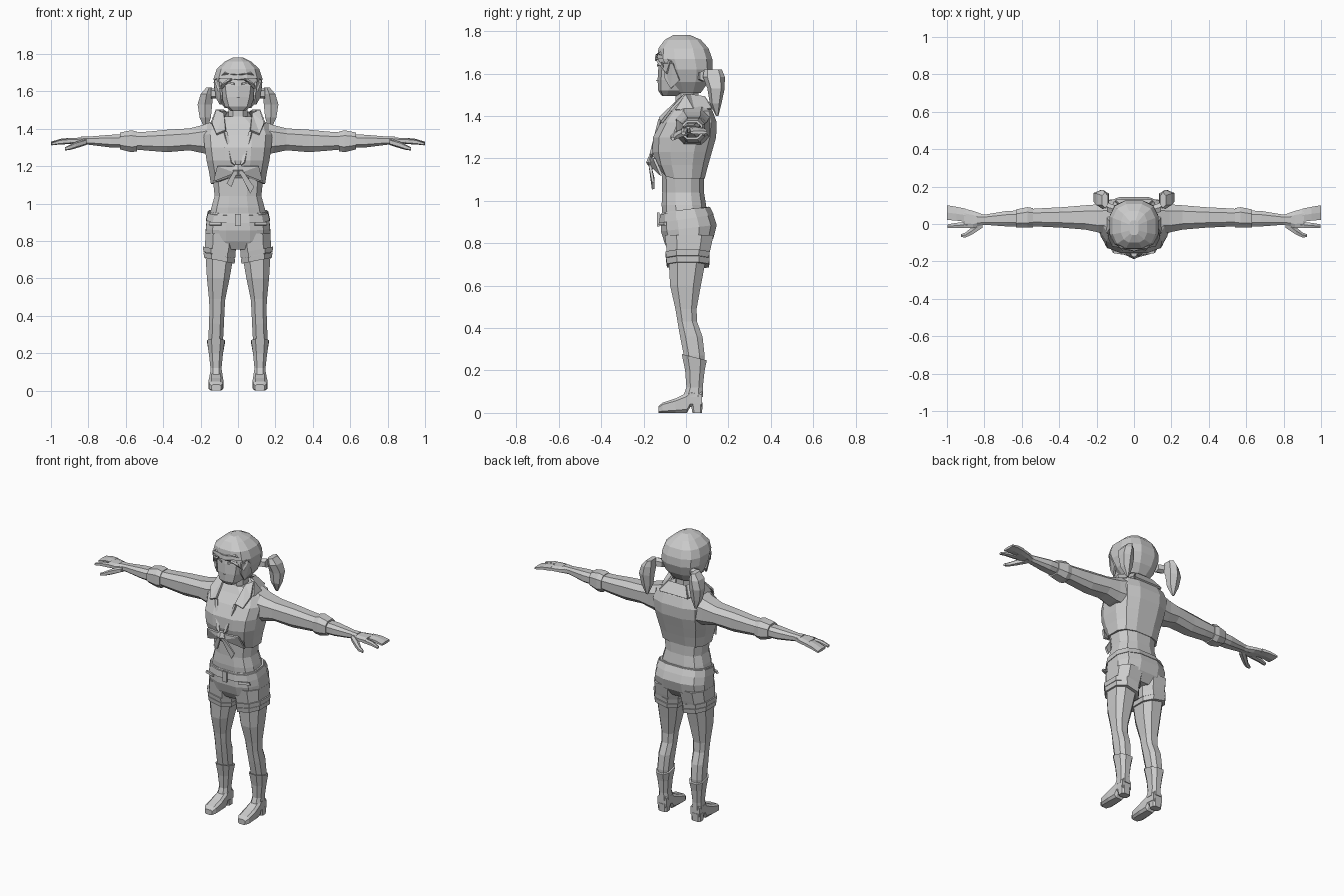
import bpy, bmesh, math
from mathutils import Vector

grey = bpy.data.materials.new("plain_grey")
grey.diffuse_color = (0.6, 0.6, 0.6, 1)


def finish(name, bm, mirror):
    bmesh.ops.recalc_face_normals(bm, faces=bm.faces)
    me = bpy.data.meshes.new(name)
    bm.to_mesh(me)
    bm.free()
    me.materials.append(grey)
    ob = bpy.data.objects.new(name, me)
    bpy.context.collection.objects.link(ob)
    if mirror:
        ob.modifiers.new("mirror", 'MIRROR')
    return ob


def loft(name, rings, n=8, axis='z', p=0.75, mirror=True, warp=None, drop=None):
    """Skin rounded-box rings (t, a0, a1, b0, b1) stacked along an axis."""
    bm = bmesh.new()
    loops = []
    for t, a0, a1, b0, b1 in rings:
        loop = []
        for i in range(n):
            g = 2 * math.pi * (i + 0.5) / n
            c, s = math.cos(g), math.sin(g)
            k = max(abs(math.cos(math.pi / n)), 0.1) ** p
            a = (a0 + a1) / 2 + (a1 - a0) / 2 * math.copysign(abs(c) ** p, c) / k
            b = (b0 + b1) / 2 + (b1 - b0) / 2 * math.copysign(abs(s) ** p, s) / k
            co = {'z': (a, b, t), 'x': (t, a, b), 'y': (a, t, b)}[axis]
            loop.append(bm.verts.new(warp(*co) if warp else co))
        loops.append(loop)
    for l0, l1 in zip(loops, loops[1:]):
        for i in range(n):
            j = (i + 1) % n
            bm.faces.new((l0[i], l0[j], l1[j], l1[i]))
    bm.faces.new(loops[0])
    bm.faces.new(loops[-1])
    if drop:
        bad = [f for f in bm.faces if drop(f.calc_center_median())]
        bmesh.ops.delete(bm, geom=bad, context='FACES')
    return finish(name, bm, mirror)


def plate(name, pts, thick=0.012, mirror=True):
    """A polygon thickened into a cloth panel."""
    bm = bmesh.new()
    bm.faces.new([bm.verts.new(q) for q in pts])
    bmesh.ops.triangulate(bm, faces=bm.faces)
    ob = finish(name, bm, mirror)
    m = ob.modifiers.new("thickness", 'SOLIDIFY')
    m.thickness, m.offset = thick, 0
    return ob


def sym(z, w, f, b):
    return (z, -w, w, f, b)


# Torso: bare midriff, then the tied shirt over it
loft("midriff", [sym(.92, .155, -.11, .10), sym(.98, .142, -.115, .095),
                 sym(1.04, .125, -.112, .085), sym(1.14, .135, -.115, .085)],
     12, mirror=False)
loft("shirt", [sym(1.105, .145, -.115, .088), sym(1.17, .155, -.142, .105),
               sym(1.23, .168, -.158, .122), sym(1.30, .178, -.156, .142),
               sym(1.37, .185, -.118, .145), sym(1.425, .165, -.075, .125),
               sym(1.465, .08, -.05, .09)], 12, mirror=False, p=.7,
     warp=lambda x, y, z: (x, y, z + (.05 * (1 - abs(x) / .15) if z < 1.13 and y < -.08 else 0)))
loft("neck", [sym(1.40, .06, -.06, .075), sym(1.46, .05, -.05, .06),
              sym(1.56, .05, -.05, .06)], 8, mirror=False)

# Shirt opening, collar and knot
plate("lapel", [(.012, -.165, 1.20), (.035, -.166, 1.22), (.075, -.125, 1.385),
                (.06, -.12, 1.385)])
plate("collar_front", [(.065, -.125, 1.39), (.115, -.115, 1.37), (.14, -.07, 1.43),
                       (.115, -.005, 1.50), (.075, -.03, 1.48)])
plate("collar_side", [(.115, -.005, 1.50), (.075, .02, 1.50), (.06, .085, 1.49),
                      (.10, .12, 1.435), (.145, .04, 1.42), (.14, -.05, 1.43)])
plate("collar_back", [(-.06, .085, 1.49), (.06, .085, 1.49), (.10, .125, 1.43),
                      (-.10, .125, 1.43)], mirror=False)
loft("knot", [(1.15, -.018, .018, -.165, -.135), (1.18, -.028, .028, -.185, -.13),
              (1.21, -.016, .016, -.175, -.14)], 6, mirror=False)
plate("knot_tail_long", [(.0, -.172, 1.18), (.03, -.170, 1.17), (.085, -.155, 1.09),
                         (.065, -.155, 1.055)], mirror=False)
plate("knot_tail_short", [(.0, -.172, 1.18), (-.025, -.170, 1.17), (-.06, -.155, 1.11),
                          (-.035, -.155, 1.09)], mirror=False)
plate("knot_gather", [(.0, -.165, 1.20), (.01, -.165, 1.165), (.13, -.115, 1.12),
                      (.11, -.15, 1.20)])

# Shorts: seat, waistband, legs and turned-up cuffs
loft("shorts_seat", [sym(.765, .13, -.075, .095), sym(.81, .174, -.10, .13),
                     sym(.87, .172, -.118, .145), sym(.93, .164, -.118, .125),
                     sym(.96, .155, -.114, .105)], 12, mirror=False,
     warp=lambda x, y, z: (x, y, z + .12 * y))
loft("waistband", [sym(.915, .17, -.126, .132), sym(.955, .161, -.122, .113)], 12,
     mirror=False, warp=lambda x, y, z: (x, y, z + .15 * y))
plate("buckle", [(-.015, -.131, .945), (.015, -.131, .945), (.015, -.131, .88),
                 (-.015, -.131, .88)], mirror=False)
loft("shorts_leg", [(.71, .018, .176, -.085, .10), (.77, .008, .176, -.092, .115),
                    (.84, .0, .174, -.10, .13)], 8)
for nm, z0, g in (("cuff_lower", .695, 0), ("cuff_upper", .725, .003)):
    loft(nm, [(z0, .018 - g, .182 + g, -.09 - g, .108),
              (z0 + .028, .015 - g, .184 + g, -.094 - g, .112)],
         8, warp=lambda x, y, z: (x, y, z + .2 * (x - .10)))
plate("pocket_flap", [(.09, -.122, .90), (.15, -.098, .90), (.155, -.098, .885),
                      (.09, -.124, .885)])

# Legs, boots and shoes
loft("leg", [(.09, .09, .145, .01, .075), (.27, .08, .157, -.01, .088),
             (.36, .075, .156, -.028, .078), (.43, .072, .152, -.04, .052),
             (.49, .068, .155, -.05, .05), (.60, .045, .166, -.075, .07),
             (.73, .022, .174, -.082, .095)], 8)
loft("boot_shaft", [(.075, .083, .15, -.015, .08), (.12, .088, .147, .002, .079),
                    (.20, .08, .156, -.004, .088), (.27, .07, .165, -.02, .098)], 8,
     warp=lambda x, y, z: (x, y, z - (.25 * (y - .01) if z > .25 else 0)))
loft("shoe", [(-.13, .092, .142, 0, .032), (-.11, .08, .156, 0, .048),
              (-.05, .078, .157, 0, .068), (.005, .082, .152, .0, .095),
              (.02, .084, .15, .028, .11), (.075, .086, .148, .025, .10)], 8, 'y', p=.5)
loft("heel", [(0, .088, .148, .03, .076), (.05, .086, .15, .022, .078)], 8, p=.5)

# Arms: sleeve, rolled cuff, forearm
loft("sleeve", [(.12, -.05, .115, 1.26, 1.445), (.19, -.045, .105, 1.27, 1.42),
                (.26, -.03, .10, 1.285, 1.402), (.38, -.02, .09, 1.275, 1.395),
                (.48, -.015, .085, 1.283, 1.385), (.56, -.012, .08, 1.29, 1.38)], 8, 'x')
loft("sleeve_cuff", [(.54, -.018, .085, 1.28, 1.385), (.57, -.02, .09, 1.275, 1.392),
                     (.63, -.02, .078, 1.29, 1.38)], 8, 'x')
loft("forearm", [(.60, -.013, .072, 1.298, 1.37), (.68, -.013, .07, 1.30, 1.368),
                 (.80, -.004, .05, 1.315, 1.358), (.84, -.012, .055, 1.315, 1.358)], 8, 'x')

# Hands: palm, fanned fingers and thumb
loft("palm", [(.81, -.006, .052, 1.315, 1.356), (.86, -.022, .07, 1.318, 1.352),
              (.91, -.02, .082, 1.322, 1.35)], 8, 'x')
loft("fingers", [(.90, .012, .082, 1.322, 1.35), (.95, .018, .092, 1.322, 1.345),
                 (1.0, .022, .10, 1.315, 1.33)], 6, 'x')
loft("forefinger", [(.89, -.02, .012, 1.32, 1.348), (.95, -.022, .006, 1.318, 1.342),
                    (.998, -.022, -.002, 1.312, 1.325)], 6, 'x')
loft("thumb", [(.81, -.02, .03, 1.315, 1.345), (.865, -.056, -.015, 1.298, 1.33),
               (.90, -.072, -.045, 1.288, 1.312), (.925, -.07, -.055, 1.285, 1.30)], 6, 'x')

# Head and face
loft("head", [sym(1.495, .038, -.112, -.035), sym(1.52, .07, -.128, .03),
              sym(1.57, .088, -.13, .08), sym(1.63, .098, -.126, .10),
              sym(1.70, .10, -.115, .10), sym(1.74, .06, -.09, .06)], 10, mirror=False)
plate("nose", [(-.012, -.13, 1.565), (0, -.142, 1.568), (.012, -.13, 1.565),
               (0, -.128, 1.61)], .004, mirror=False)
plate("eyebrow", [(.02, -.135, 1.645), (.07, -.112, 1.655), (.07, -.112, 1.645),
                  (.02, -.135, 1.635)], .006)

# Hair: open-fronted cap, fringe, side locks and bunches
loft("hair_cap", [sym(1.51, .07, -.05, .07), sym(1.56, .108, -.085, .105),
                  sym(1.62, .128, -.115, .126), sym(1.67, .13, -.136, .124),
                  sym(1.72, .114, -.13, .106), sym(1.76, .07, -.10, .07),
                  sym(1.782, .025, -.06, .02)], 12, mirror=False,
     drop=lambda c: c.y < -.06 and c.z < 1.65 and abs(c.x) < .10)
plate("fringe", [(0, -.138, 1.69), (0, -.141, 1.662), (.045, -.138, 1.665),
                 (.085, -.118, 1.64), (.105, -.09, 1.60), (.125, -.07, 1.66),
                 (.07, -.125, 1.70)])
plate("side_lock", [(.095, -.105, 1.65), (.125, -.06, 1.65), (.115, -.03, 1.57),
                    (.092, -.07, 1.53), (.088, -.10, 1.58)])
loft("hair_tie", [(.10, .055, .10, 1.565, 1.61), (.145, .065, .115, 1.565, 1.615)], 6, 'x')
loft("hair_bunch", [(1.40, .165, .178, .142, .152), (1.46, .145, .205, .115, .165),
                    (1.53, .138, .216, .105, .178), (1.585, .135, .20, .085, .178),
                    (1.62, .14, .17, .09, .165)], 6)
